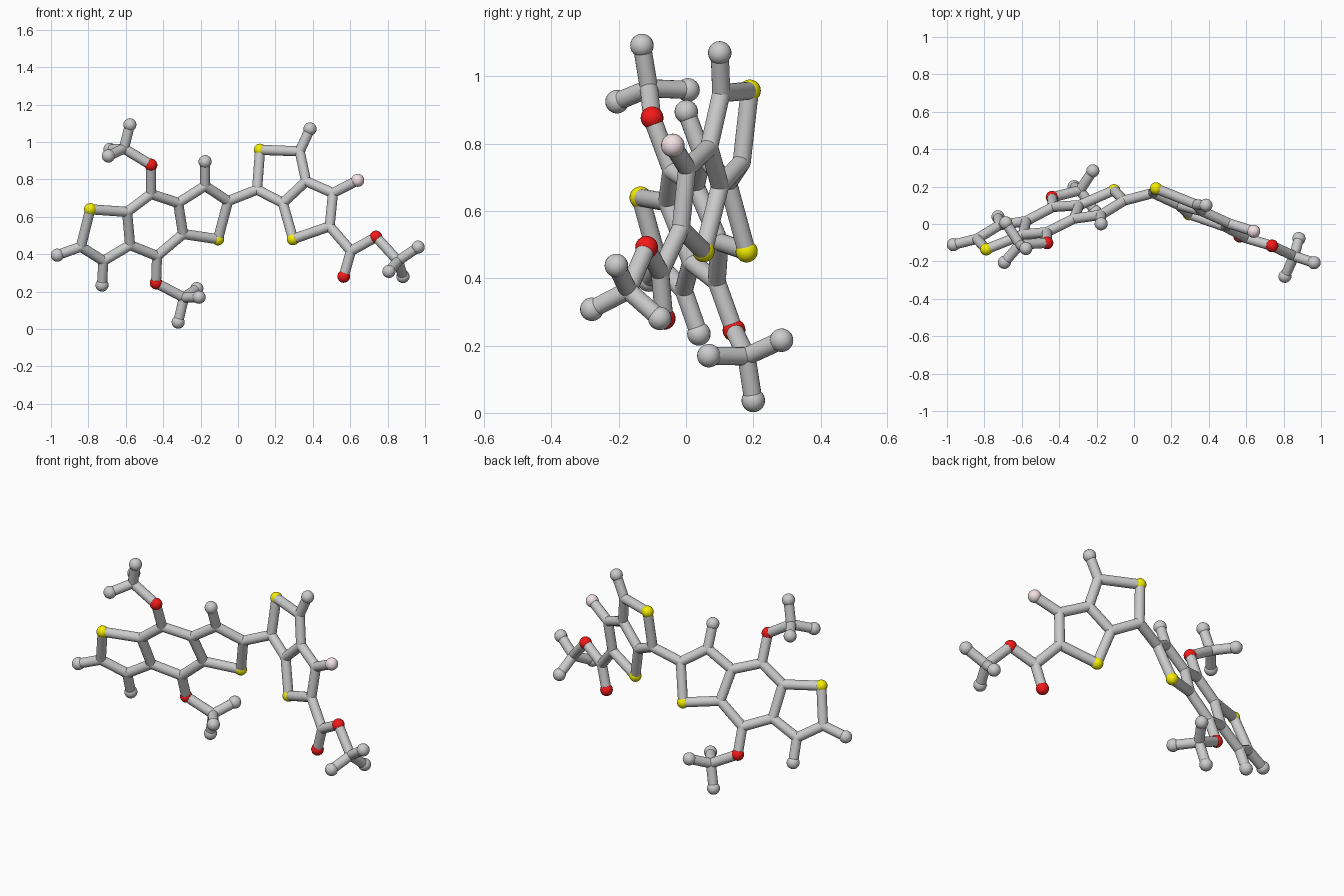
import bpy, bmesh
from mathutils import Vector, Matrix

if "Cube" in bpy.data.objects:
    bpy.data.objects.remove(bpy.data.objects["Cube"])

STICK, BALL = 0.027, 0.035


def left(x, z):   # flat fused ring system on the left
    return Vector((x, 0.375 * x - 0.37 * z + 0.398, z))


def right(x, z):  # flat fused ring system on the right
    return Vector((x, -0.394 * x + 0.142 * z + 0.10, z))


V = lambda *p: Vector(p)

P = {
    # left rings
    "S1": left(-.79, .64), "a": left(-.84, .44), "b": left(-.72, .364),
    "c": left(-.577, .449), "d": left(-.593, .626), "e": left(-.465, .722),
    "f": left(-.32, .674), "g": left(-.294, .508), "h": left(-.433, .39),
    "S2": left(-.107, .48), "i": left(-.053, .684), "j": left(-.176, .765),
    "Ha": left(-.966, .395), "Hb": left(-.727, .235), "Hj": left(-.176, .895),
    "O1": left(-.465, .877), "O2": left(-.438, .246),
    # side groups of the left rings
    "m": V(-.61, -.11, .965), "Hm1": V(-.578, -.131, 1.092),
    "Hm2": V(-.693, -.205, .925), "Hm3": V(-.685, .006, .96),
    "n": V(-.289, .18, .168), "Hn1": V(-.32, .2, .037),
    "Hn2": V(-.22, .284, .216), "Hn3": V(-.208, .068, .17),
    # right rings
    "k": right(.102, .745), "S3": right(.118, .958), "l": right(.33, .95),
    "o": right(.364, .79), "p": right(.24, .674), "S4": right(.294, .481),
    "q": right(.49, .549), "r": right(.508, .727),
    "Hl": right(.385, 1.07), "F": right(.64, .795),
    # end group on the right
    "s": V(.604, -.077, .417), "O3": V(.565, -.065, .281),
    "O4": V(.738, -.117, .492), "t": V(.856, -.172, .364),
    "Ht1": V(.963, -.207, .438), "Ht2": V(.882, -.078, .281),
    "Ht3": V(.807, -.28, .308),
}

BONDS = {
    "left_ring_sticks": "S1-a a-b b-c c-d d-S1 d-e e-f f-g g-h h-c g-S2 S2-i i-j j-f a-Ha b-Hb j-Hj",
    "upper_side_sticks": "e-O1 O1-m m-Hm1 m-Hm2 m-Hm3",
    "lower_side_sticks": "h-O2 O2-n n-Hn1 n-Hn2 n-Hn3",
    "link_stick": "i-k",
    "right_ring_sticks": "k-S3 S3-l l-o o-p p-k p-S4 S4-q q-r r-o l-Hl r-F",
    "end_group_sticks": "q-s s-O3 s-O4 O4-t t-Ht1 t-Ht2 t-Ht3",
}


def finish(bm, name, mat=None):
    me = bpy.data.meshes.new(name)
    for f in bm.faces:
        f.smooth = len(f.verts) <= 4
    bm.to_mesh(me)
    bm.free()
    ob = bpy.data.objects.new(name, me)
    bpy.context.collection.objects.link(ob)
    if mat:
        me.materials.append(mat)
    return ob


def ball(bm, p, r):
    bmesh.ops.create_uvsphere(bm, u_segments=20, v_segments=12, radius=r,
                              matrix=Matrix.Translation(p))


def stick(bm, p, q):
    d = q - p
    m = Matrix.Translation((p + q) / 2) @ d.to_track_quat('Z', 'Y').to_matrix().to_4x4()
    bmesh.ops.create_cone(bm, cap_ends=True, segments=20, radius1=STICK,
                          radius2=STICK, depth=d.length, matrix=m)


def colour(name, rgb):
    m = bpy.data.materials.new(name)
    m.diffuse_color = (*rgb, 1)
    m.use_nodes = True
    m.node_tree.nodes["Principled BSDF"].inputs["Base Color"].default_value = m.diffuse_color
    return m


# sticks, with a rounded joint at each bare corner
done = set()
for name, pairs in BONDS.items():
    bm = bmesh.new()
    for pair in pairs.split():
        u, v = pair.split("-")
        stick(bm, P[u], P[v])
        for key in (u, v):
            if key.islower() and key not in done:
                done.add(key)
                ball(bm, P[key], STICK)
    finish(bm, name)

# end balls by kind
KINDS = {
    "S": ("yellow_ball", BALL - .002, colour("yellow", (.9, .85, 0))),
    "O": ("red_ball", BALL - .001, colour("red", (.9, .01, .01))),
    "F": ("pink_ball", BALL, colour("pink", (.9, .75, .78))),
    "H": ("grey_ball", BALL, None),
}
for key, p in P.items():
    if key[0] in KINDS:
        name, r, mat = KINDS[key[0]]
        bm = bmesh.new()
        ball(bm, p, r)
        finish(bm, name, mat)
